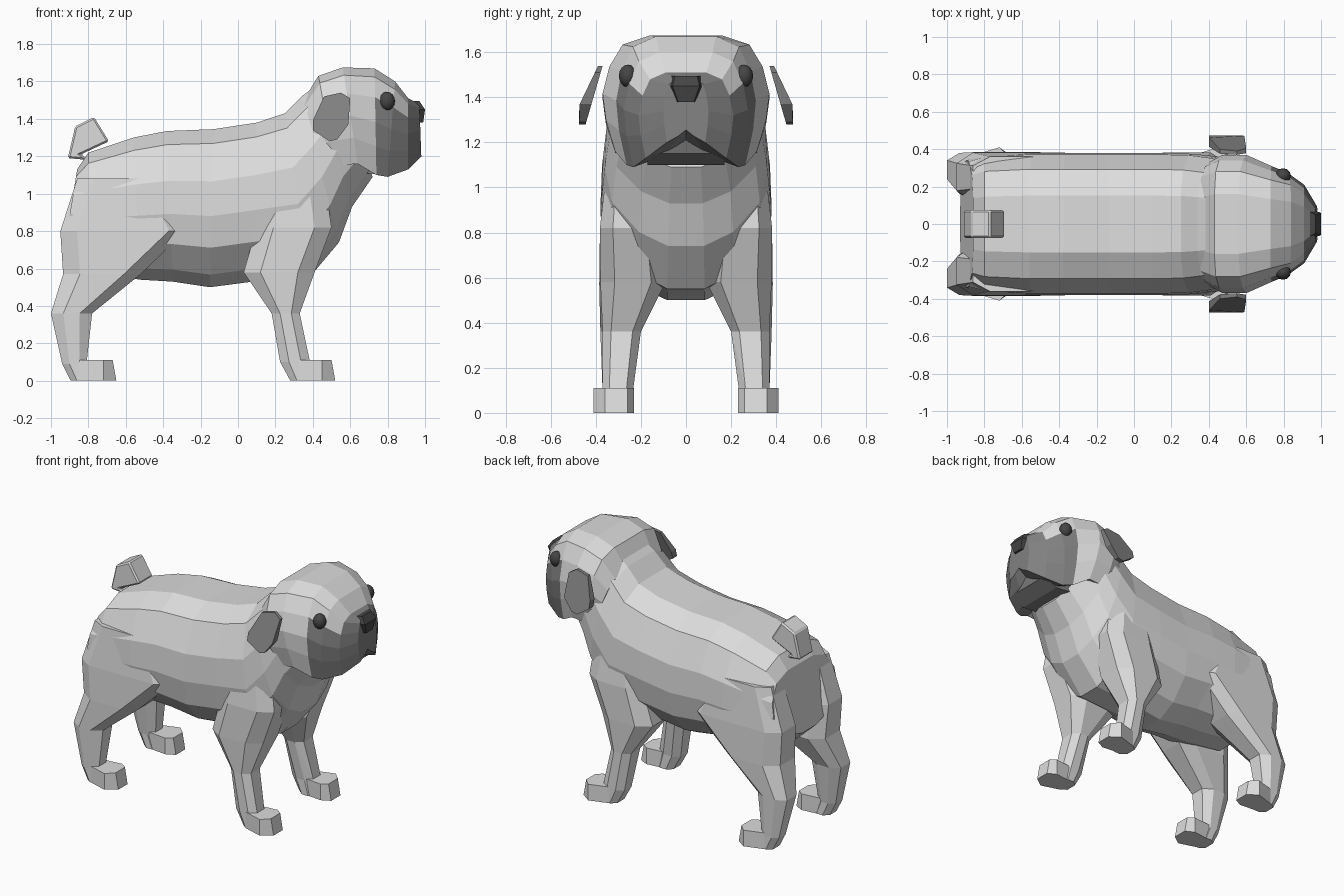
import bpy, bmesh
from mathutils import Matrix

if "Cube" in bpy.data.objects:
    bpy.data.objects.remove(bpy.data.objects["Cube"])


def material(name, v):
    m = bpy.data.materials.new(name)
    m.diffuse_color = (v, v, v, 1)
    m.use_nodes = True
    m.node_tree.nodes["Principled BSDF"].inputs["Base Color"].default_value = m.diffuse_color
    return m


FUR = material("light fur", 0.72)
MASK = material("dark mask", 0.22)
BLACK = material("eye black", 0.06)


def finish(bm, name, mats, mirror=False, rule=None):
    bmesh.ops.remove_doubles(bm, verts=bm.verts[:], dist=0.0005)
    if mirror:
        geo = bmesh.ops.duplicate(bm, geom=bm.verts[:] + bm.edges[:] + bm.faces[:])["geom"]
        for v in geo:
            if isinstance(v, bmesh.types.BMVert):
                v.co.y *= -1
    bmesh.ops.recalc_face_normals(bm, faces=bm.faces[:])
    if rule:
        for f in bm.faces:
            f.material_index = rule(f.calc_center_median())
    me = bpy.data.meshes.new(name)
    bm.to_mesh(me)
    bm.free()
    for m in mats:
        me.materials.append(m)
    ob = bpy.data.objects.new(name, me)
    bpy.context.collection.objects.link(ob)
    return ob


def loft(bm, rings):
    loops = [[bm.verts.new(p) for p in r] for r in rings]
    n = len(loops[0])
    for a, b in zip(loops, loops[1:]):
        for i in range(n):
            j = (i + 1) % n
            bm.faces.new((a[i], a[j], b[j], b[i]))
    bm.faces.new(loops[0])
    bm.faces.new(loops[-1][::-1])


def section(ring, profile):
    """Symmetric cross-section hung between a top and a bottom point."""
    xt, zt, xb, zb, w = ring
    half = [(xb + (xt - xb) * t, w * u, zb + (zt - zb) * t) for u, t in profile]
    return half + [(x, -y, z) for x, y, z in reversed(half) if y > 0]


def prism(bm, pts, lean):
    """Side outline (x, z) given depth by lean(z) -> (y near, y far)."""
    loft(bm, [[(x, lean(z)[k], z) for x, z in pts] for k in (0, 1)])


# Body: rump to neck
body_profile = [(0.22, 0), (0.58, 0.08), (0.91, 0.25), (1, 0.45),
                (0.98, 0.67), (0.77, 0.91), (0.40, 1)]
body_rings = [
    (-0.86, 1.13, -0.93, 0.70, 0.34), (-0.80, 1.22, -0.80, 0.58, 0.365),
    (-0.56, 1.30, -0.52, 0.54, 0.38), (-0.38, 1.335, -0.35, 0.53, 0.38),
    (-0.13, 1.345, -0.15, 0.50, 0.38), (0.10, 1.38, 0.08, 0.53, 0.38),
    (0.25, 1.43, 0.38, 0.55, 0.375), (0.34, 1.52, 0.54, 0.74, 0.36),
    (0.42, 1.58, 0.61, 0.93, 0.34), (0.50, 1.60, 0.72, 1.09, 0.30)]
bm = bmesh.new()
loft(bm, [section(r, body_profile) for r in body_rings])
body = finish(bm, "body", [FUR])

# Head: skull to blunt muzzle with raised mouth line, mask on the front
head_profile = [(0, 0.2), (0.35, 0.1), (0.85, 0), (0.96, 0.27), (1, 0.5),
                (0.92, 0.73), (0.76, 0.92), (0.43, 1)]
head_rings = [
    (0.35, 1.50, 0.45, 1.16, 0.33), (0.43, 1.63, 0.52, 1.15, 0.37),
    (0.56, 1.675, 0.64, 1.16, 0.37), (0.73, 1.67, 0.74, 1.10, 0.31),
    (0.84, 1.60, 0.80, 1.09, 0.275), (0.91, 1.51, 0.91, 1.13, 0.21),
    (0.97, 1.48, 0.98, 1.20, 0.10)]
bm = bmesh.new()
loft(bm, [section(r, head_profile) for r in head_rings])
head = finish(bm, "head", [FUR, MASK],
              rule=lambda c: int((c.x > 0.75 and c.z < 1.44) or c.x > 0.90
                                 or (c.x > 0.66 and c.z < 1.2)))

# Chin below the mouth line
bm = bmesh.new()
prism(bm, [(0.68, 1.11), (0.80, 1.10), (0.90, 1.15), (0.92, 1.22), (0.68, 1.22)],
      lambda z: (-0.17, 0.17))
finish(bm, "chin", [MASK])

# Nose: wide at the top, narrow below
bm = bmesh.new()
loft(bm, [[(0.93, -w, z), (x, -w * 0.7, z), (x, w * 0.7, z), (0.93, w, z)]
          for z, w, x in ((1.38, 0.05, 0.99), (1.45, 0.085, 1.0), (1.495, 0.07, 0.97))])
finish(bm, "nose", [BLACK])

# Eyes
bm = bmesh.new()
bmesh.ops.create_uvsphere(bm, u_segments=12, v_segments=8, radius=1,
                          matrix=Matrix.Translation((0.797, 0.258, 1.495))
                          @ Matrix.Diagonal((0.042, 0.040, 0.05, 1)))
for f in bm.faces:
    f.smooth = True
finish(bm, "eyes", [BLACK], mirror=True)

# Ears: flaps leaning outwards, fuller on the outer side
bm = bmesh.new()
prism(bm, [(0.55, 1.54), (0.60, 1.51), (0.59, 1.37), (0.53, 1.29),
           (0.49, 1.28), (0.40, 1.34), (0.40, 1.39), (0.46, 1.52)],
      lambda z: (0.37 + (1.54 - z) * 0.29, min(0.474, 0.39 + (1.54 - z) * 0.48)))
finish(bm, "ears", [MASK], mirror=True)


# Legs: stacked eight-sided rings (z, x back, x front, y inner, y outer)
def leg_ring(z, x0, x1, y0, y1):
    a, b = min((x1 - x0) * 0.3, 0.09), (y1 - y0) * 0.22
    return [(x0 + a, y0, z), (x1 - a, y0, z), (x1, y0 + b, z), (x1, y1 - b, z),
            (x1 - a, y1, z), (x0 + a, y1, z), (x0, y1 - b, z), (x0, y0 + b, z)]


legs = {
    "front_legs": [(1.10, 0.14, 0.46, 0.15, 0.35), (0.82, 0.10, 0.50, 0.12, 0.382),
                   (0.58, 0.03, 0.41, 0.09, 0.38), (0.36, 0.18, 0.33, 0.20, 0.37),
                   (0.10, 0.225, 0.385, 0.235, 0.37), (0, 0.28, 0.40, 0.235, 0.37)],
    "hind_legs": [(1.08, -0.86, -0.40, 0.14, 0.36), (0.80, -0.95, -0.28, 0.12, 0.382),
                  (0.57, -0.935, -0.52, 0.10, 0.385), (0.36, -1.0, -0.78, 0.20, 0.38),
                  (0.09, -0.94, -0.81, 0.24, 0.37), (0, -0.895, -0.78, 0.24, 0.37)]}
fused = [head]
for name, rings in legs.items():
    bm = bmesh.new()
    loft(bm, [leg_ring(*r) for r in rings])
    fused.append(finish(bm, name, [FUR], mirror=True))

# Paws: short blocks with a clipped toe
for name, x in (("front_paws", 0.52), ("hind_paws", -0.65)):
    bm = bmesh.new()
    loft(bm, [[(x - 0.20, 0.245, z), (x - 0.06, 0.23, z), (x - s, 0.26, z),
               (x - s, 0.36, z), (x - 0.07, 0.41, z), (x - 0.20, 0.37, z)]
              for z, s in ((0, 0), (0.11, 0.02))])
    fused.append(finish(bm, name, [FUR], mirror=True))

# Tail: stubby curl
bm = bmesh.new()
prism(bm, [(-0.80, 1.18), (-0.91, 1.19), (-0.87, 1.36), (-0.77, 1.41),
           (-0.69, 1.28), (-0.84, 1.21)], lambda z: (-0.075, 0.075))
tail = finish(bm, "tail", [FUR])
bev = tail.modifiers.new("bevel", 'BEVEL')
bev.width = 0.015
bev.segments = 1

# Fuse head, legs and paws into the body so that no inner walls remain
for ob in fused:
    mod = body.modifiers.new("join " + ob.name, 'BOOLEAN')
    mod.operation = 'UNION'
    mod.solver = 'EXACT'
    mod.material_mode = 'TRANSFER'
    mod.object = ob
bpy.context.view_layer.update()
joined = bpy.data.meshes.new_from_object(
    body.evaluated_get(bpy.context.evaluated_depsgraph_get()))
body.modifiers.clear()
body.data = joined
body.name = "body_head_and_legs"
for ob in fused:
    bpy.data.objects.remove(ob)
